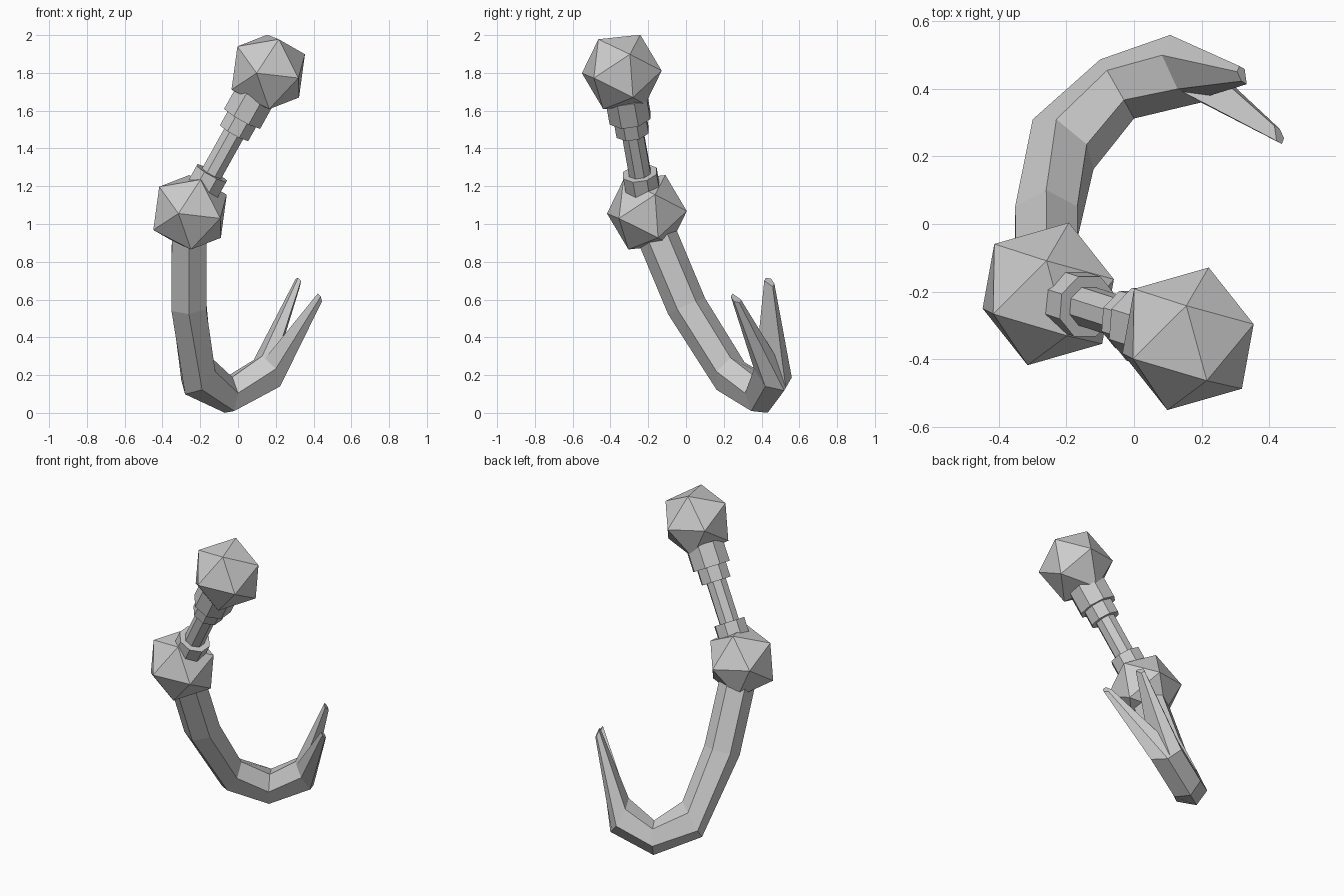
import bpy, bmesh, math
from mathutils import Vector, Matrix

if "Cube" in bpy.data.objects:
    bpy.data.objects.remove(bpy.data.objects["Cube"])

LOW = Vector((-0.254, -0.207, 1.062))   # lower ball centre
TOP = Vector((0.16, -0.34, 1.805))      # upper ball centre


def finish(name, bm):
    bmesh.ops.recalc_face_normals(bm, faces=bm.faces)
    me = bpy.data.meshes.new(name)
    bm.to_mesh(me)
    bm.free()
    ob = bpy.data.objects.new(name, me)
    bpy.context.collection.objects.link(ob)
    return ob


def loft(name, rings):
    """Skin a list of equal-length point rings and cap both ends."""
    bm = bmesh.new()
    vs = [[bm.verts.new(p) for p in ring] for ring in rings]
    n = len(vs[0])
    for a, b in zip(vs, vs[1:]):
        for i in range(n):
            j = (i + 1) % n
            bm.faces.new((a[i], a[j], b[j], b[i]))
    bm.faces.new(vs[0])
    bm.faces.new(vs[-1])
    return finish(name, bm)


def ball(name, centre):
    # icosahedron, turned so one vertex points along up and one next to it along side
    up = Vector((-0.005, 0.097, 0.195)).normalized()
    side = Vector((0.193, 0.044, 0.095))
    x = (side - up * side.dot(up)).normalized()
    rot = Matrix((x, up.cross(x), up)).transposed().to_4x4()
    bm = bmesh.new()
    bmesh.ops.create_icosphere(bm, subdivisions=1, radius=0.22,
                               matrix=Matrix.Translation(centre) @ rot)
    finish(name, bm)


def tube(name, t0, t1, r):
    # eight-sided cylinder along the line between the balls
    d = (TOP - LOW).normalized()
    u = d.cross(Vector((0, 1, 0))).normalized()
    v = d.cross(u)
    ang = [math.tau * (i + 0.5) / 8 for i in range(8)]
    loft(name, [[LOW + d * t + (u * math.cos(a) + v * math.sin(a)) * r for a in ang]
                for t in (t0, t1)])


def section(c, n, o, shape, s=1.0):
    return [Vector(c) + (Vector(n) * a + Vector(o) * b) * s for a, b in shape]


# Balls and shaft with collars
ball("lower_ball", LOW)
ball("upper_ball", TOP)
tube("shaft", 0.1, 0.75, 0.062)
tube("lower_collar", 0.12, 0.24, 0.097)
tube("upper_small_collar", 0.49, 0.62, 0.093)
tube("upper_large_collar", 0.58, 0.72, 0.118)

# Hook: hexagonal sections given as centre, sideways axis, outward axis
HEX = [(1, 0), (.5, 1), (-.5, 1), (-1, 0), (-.5, -1), (.5, -1)]
path = [
    ((-.258, -.20, 1.05), (0, .098, .042), (-.092, 0, 0)),
    ((-.26, .003, .565), (0, .098, .042), (-.092, 0, -.005)),
    ((-.21, .236, .195), (-.02, .074, .073), (-.08, .037, -.06)),
    ((-.05, .40, .095), (-.03, .055, .085), (-.035, .06, -.052)),
    ((.153, .46, .21), (-.07, .04, .07), (-.011, .08, -.057)),
]
loft("hook", [section(c, n, o, HEX) for c, n, o in path])

# Two prongs fork from the last section of the hook
c, n, o = path[-1]
HALF = [(1, 0), (.5, 1), (-.3, 1), (-.3, -1), (.5, -1)]
for name, sgn, tip in (("back_prong", 1, (.325, .44, .69)),
                       ("front_prong", -1, (.425, .265, .61))):
    shape = [(a * sgn, b) for a, b in HALF]
    loft(name, [section(c, n, o, shape), section(tip, n, o, shape, 0.28)])
